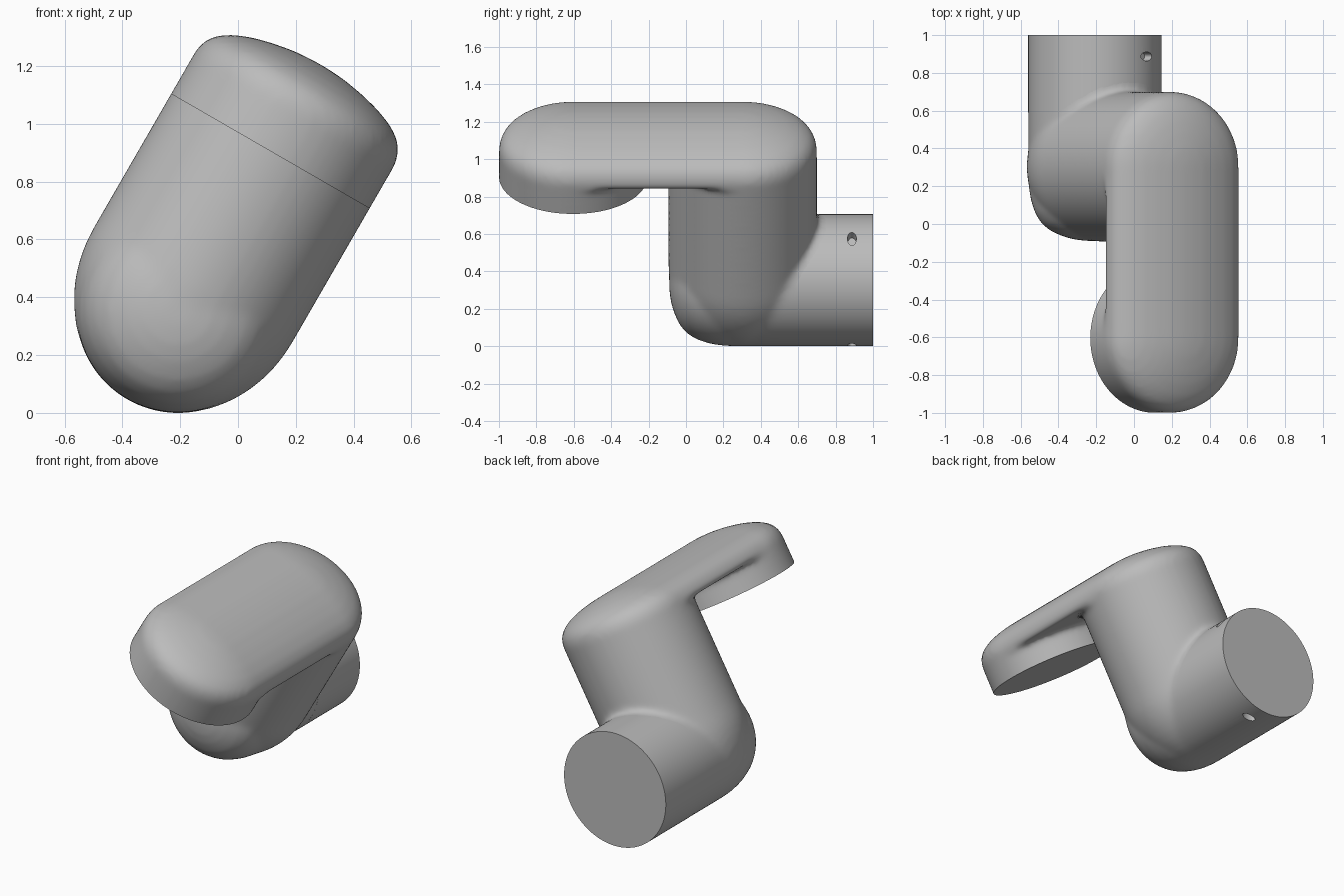
import bpy, bmesh, math
from mathutils import Matrix

if "Cube" in bpy.data.objects:
    bpy.data.objects.remove(bpy.data.objects["Cube"])

# Grey casting material
grey = bpy.data.materials.new("casting_grey")
grey.use_nodes = True
COLOUR = (0.5, 0.5, 0.5, 1)
grey.diffuse_color = COLOUR
grey.node_tree.nodes["Principled BSDF"].inputs["Base Color"].default_value = COLOUR

# The link is built upright about the lower joint, then tilted sideways
TILT = Matrix.Translation((-0.207, 0, 0.353)) @ Matrix.Rotation(math.radians(30), 4, 'Y')
LIE_BACK = Matrix.Rotation(math.radians(-90), 4, 'X')   # turns +z to +y
R_JOINT, R_ARM = 0.353, 0.397
Y_COLUMN, Y_DISC, Z_DISC = 0.303, -0.603, 0.638


def lathe(bm, profile, matrix, stretch=0.0, sides=96):
    """Closed lathe of (radius, height); stretch pulls the -y half into a capsule."""
    rings = []
    for r, h in profile:
        ring = []
        for i in range(sides):
            a = 2 * math.pi * (i + 0.5) / sides
            x, y = r * math.cos(a), r * math.sin(a)
            ring.append(bm.verts.new(matrix @ Matrix.Translation((x, y - (stretch if y < 0 else 0), h)).to_translation()))
        rings.append(ring)
    for low, high in zip(rings, rings[1:]):
        for i in range(sides):
            j = (i + 1) % sides
            bm.faces.new((low[i], low[j], high[j], high[i]))
    bm.faces.new(rings[0][::-1])
    bm.faces.new(rings[-1])


def make_object(name, bm, matrix):
    bmesh.ops.recalc_face_normals(bm, faces=bm.faces)
    mesh = bpy.data.meshes.new(name)
    bm.to_mesh(mesh)
    bm.free()
    mesh.transform(matrix)
    mesh.materials.append(grey)
    ob = bpy.data.objects.new(name, mesh)
    bpy.context.scene.collection.objects.link(ob)
    return ob


def cut(ob, cutter):
    mod = ob.modifiers.new("cut", 'BOOLEAN')
    mod.operation, mod.solver, mod.object = 'DIFFERENCE', 'EXACT', cutter
    cutter.hide_render = True


def finish(ob, cutters, angle):
    """Bake the modifiers, drop the cutters and shade."""
    graph = bpy.context.evaluated_depsgraph_get()
    baked = bpy.data.meshes.new_from_object(ob.evaluated_get(graph))
    ob.modifiers.clear()
    ob.data = baked
    baked.name = ob.name
    baked.materials.clear()
    baked.materials.append(grey)
    for c in cutters:
        bpy.data.objects.remove(c)
    bpy.ops.object.select_all(action='DESELECT')
    bpy.context.view_layer.objects.active = ob
    ob.select_set(True)
    bpy.ops.object.shade_smooth_by_angle(angle=math.radians(angle))


# Link body: column, joint housing, arm plate and disc, fused and softened
bm = bmesh.new()
at_column = Matrix.Translation((0, Y_COLUMN, 0))
foot = []
for i in range(1, 17):
    a = math.pi / 2 * i / 16
    foot.append((R_ARM * math.sin(a), 0.1 - 0.453 * math.cos(a)))
lathe(bm, foot + [(R_ARM, 0.82)], at_column)

housing = [(0.05, -0.09), (0.12, -0.08), (0.18, -0.062), (0.24, -0.033), (0.285, 0.005),
           (0.318, 0.06), (0.34, 0.13), (0.351, 0.2), (R_JOINT, 0.27), (R_JOINT, 0.8)]
lathe(bm, housing, LIE_BACK)

crown = [(R_ARM, 0.78), (R_ARM, 0.81), (0.387, 0.855), (0.362, 0.89), (0.314, 0.922),
         (0.25, 0.947), (0.18, 0.965), (0.1, 0.979), (0.03, 0.984)]
lathe(bm, crown, at_column, stretch=Y_COLUMN - Y_DISC)
lathe(bm, [(R_ARM, 0.54), (R_ARM, 0.82)], Matrix.Translation((0, Y_DISC, 0)))
body = make_object("link_body", bm, TILT)

remesh = body.modifiers.new("fuse", 'REMESH')
remesh.mode, remesh.voxel_size = 'VOXEL', 0.016
soften = body.modifiers.new("soften", 'SMOOTH')
soften.factor, soften.iterations = 0.5, 14

# Flat mounting face under the disc
bm = bmesh.new()
bmesh.ops.create_cube(bm, size=1)
trim = make_object("face_cutter", bm, TILT @ Matrix.Translation((0, -0.64, Z_DISC - 0.15))
                   @ Matrix.Diagonal((1.2, 1.0, 0.3, 1)))
cut(body, trim)
finish(body, [trim], 40)

# Joint collar: plain cylinder with two small oval sockets
bm = bmesh.new()
lathe(bm, [(R_JOINT, 0.59), (R_JOINT, 1.0)], LIE_BACK, sides=128)
collar = make_object("joint_collar", bm, TILT)
sockets = []
for angle in (39, -81):
    a = math.radians(angle)
    bm = bmesh.new()
    bmesh.ops.create_cone(bm, cap_ends=True, segments=24, radius1=1, radius2=1, depth=1)
    place = Matrix.Translation((-0.207 + R_JOINT * math.cos(a), 0.887, 0.353 + R_JOINT * math.sin(a)))
    turn = Matrix.Rotation(math.pi / 2 - a, 4, 'Y')
    socket = make_object("socket_cutter", bm, place @ turn @ Matrix.Diagonal((0.045, 0.024, 0.1, 1)))
    cut(collar, socket)
    sockets.append(socket)
finish(collar, sockets, 30)
